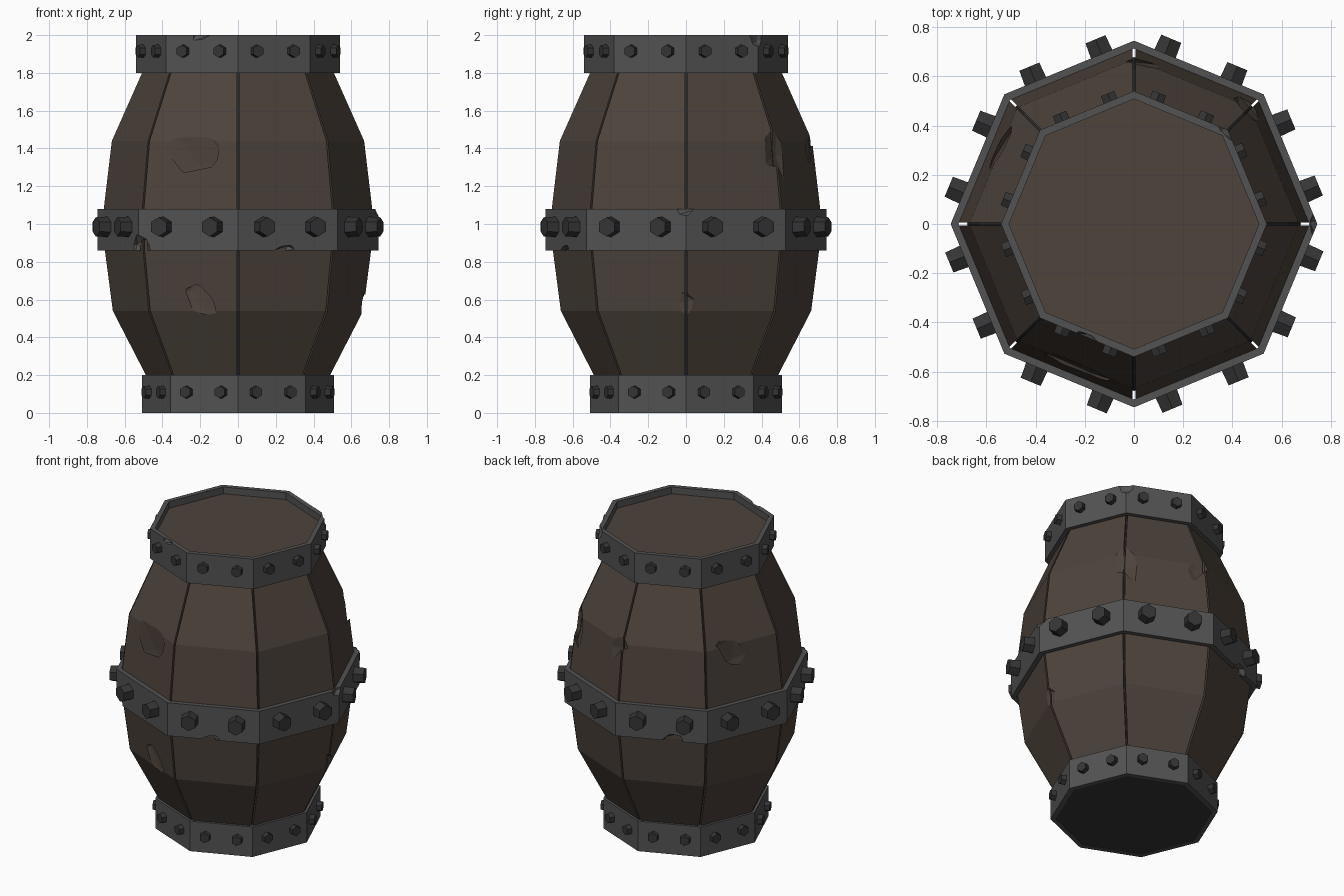
import bpy, bmesh
from math import sin, cos, radians, pi
from mathutils import Vector, Matrix

if "Cube" in bpy.data.objects:
    bpy.data.objects.remove(bpy.data.objects["Cube"])

SIDES = 8


def material(name, rgb):
    m = bpy.data.materials.new(name)
    m.diffuse_color = (*rgb, 1)
    m.use_nodes = True
    m.node_tree.nodes["Principled BSDF"].inputs["Base Color"].default_value = m.diffuse_color
    return m


wood = material("dark_wood", (0.075, 0.056, 0.044))
iron = material("iron", (0.085, 0.085, 0.085))
dark_iron = material("dark_iron", (0.035, 0.035, 0.035))


def finish(bm, name, mat):
    bmesh.ops.recalc_face_normals(bm, faces=bm.faces)
    mesh = bpy.data.meshes.new(name)
    bm.to_mesh(mesh)
    bm.free()
    ob = bpy.data.objects.new(name, mesh)
    bpy.context.collection.objects.link(ob)
    mesh.materials.append(mat)
    return ob


def corner(i, r, z):
    a = 2 * pi * i / SIDES
    return Vector((r * cos(a), r * sin(a), z))


def lathe(name, profile, mat, closed=False):
    """Eight-sided shell from (radius, z) points; closed joins the profile into a ring."""
    bm = bmesh.new()
    rows = [[bm.verts.new(corner(i, r, z)) for i in range(SIDES)] for r, z in profile]
    pairs = list(zip(rows, rows[1:]))
    if closed:
        pairs.append((rows[-1], rows[0]))
    else:
        bm.faces.new(rows[0])
        bm.faces.new(rows[-1])
    for lo, hi in pairs:
        for i in range(SIDES):
            j = (i + 1) % SIDES
            bm.faces.new((lo[i], lo[j], hi[j], hi[i]))
    return finish(bm, name, mat)


def chip(ob, dents):
    """Carve shallow faceted damage: (angle, radius, z, width, depth, height)."""
    bm = bmesh.new()
    for ang, r, z, w, d, h in dents:
        rot = Matrix.Rotation(radians(ang), 4, 'Z')
        mat = rot @ Matrix.Translation((r, 0, z)) @ Matrix.Rotation(0.3, 4, 'X') \
            @ Matrix.Diagonal((d, w, h, 1))
        bmesh.ops.create_icosphere(bm, subdivisions=1, radius=1, matrix=mat)
    cutter = finish(bm, ob.name + "_cutter", ob.data.materials[0])
    cutter.hide_render = True
    mod = ob.modifiers.new("chips", 'BOOLEAN')
    mod.operation = 'DIFFERENCE'
    mod.solver = 'EXACT'
    mod.object = cutter
    bpy.context.view_layer.objects.active = ob
    bpy.ops.object.modifier_apply(modifier=mod.name)
    bpy.data.objects.remove(cutter)


# Staves: eight bowed planks with narrow gaps
PROFILE = [(0.44, 0.10), (0.49, 0.20), (0.665, 0.54), (0.707, 0.86),
           (0.713, 1.08), (0.67, 1.44), (0.51, 1.80), (0.48, 1.90)]
bm = bmesh.new()
for i in range(SIDES):
    rows = []
    for r, z in PROFILE:
        a, b = corner(i, r, z), corner(i + 1, r, z)
        c, d = corner(i, r - 0.06, z), corner(i + 1, r - 0.06, z)
        gap = (b - a).normalized() * 0.006
        rows.append([bm.verts.new(p) for p in (a + gap, b - gap, d - gap, c + gap)])
    bm.faces.new(rows[0])
    bm.faces.new(rows[-1])
    for lo, hi in zip(rows, rows[1:]):
        for k in range(4):
            n = (k + 1) % 4
            bm.faces.new((lo[k], lo[n], hi[n], hi[k]))
staves = finish(bm, "staves", wood)
chip(staves, [(45, 0.67, 1.46, 0.13, 0.035, 0.24), (0, 0.67, 0.54, 0.10, 0.02, 0.11),
              (-108, 0.62, 0.60, 0.09, 0.016, 0.15), (-112, 0.625, 1.40, 0.17, 0.018, 0.22),
              (150, 0.625, 1.40, 0.11, 0.018, 0.15), (82, 0.655, 1.45, 0.14, 0.018, 0.14)])

# Dark core seen through the gaps
lathe("core", [(r - 0.035, z) for r, z in PROFILE], dark_iron)

# Lid recessed in the top hoop, and closed base plate
lathe("lid", [(0.515, 1.92), (0.515, 1.955)], wood)
lathe("base", [(0.49, 0.002), (0.49, 0.06)], dark_iron)


# Iron hoops, each with two hexagonal bolts per side
def hoop(name, r, z0, z1, bolt_z, bolt_r, bolt_out):
    t = 0.032
    ring = lathe(name, [(r, z0), (r, z1), (r - t, z1), (r - t, z0)], iron, closed=True)
    bm = bmesh.new()
    for i in range(SIDES):
        a, b = corner(i, r, bolt_z), corner(i + 1, r, bolt_z)
        out = (a + b) / 2 - Vector((0, 0, bolt_z))
        out.normalize()
        side = (b - a).normalized()
        for f in (0.25, 0.76):
            m = Matrix((side, Vector((0, 0, 1)), out)).transposed().to_4x4()
            m.translation = a.lerp(b, f) + out * (bolt_out / 2 - 0.01)
            bmesh.ops.create_cone(bm, cap_ends=True, segments=6, radius1=bolt_r,
                                  radius2=bolt_r * 0.92, depth=bolt_out + 0.02, matrix=m)
    finish(bm, name + "_bolts", dark_iron)
    return ring


hoop("bottom_hoop", 0.507, 0.0, 0.20, 0.11, 0.035, 0.032)
middle = hoop("middle_hoop", 0.745, 0.86, 1.08, 0.985, 0.055, 0.065)
top = hoop("top_hoop", 0.54, 1.80, 2.0, 1.915, 0.036, 0.032)
chip(middle, [(-135, 0.74, 0.87, 0.08, 0.05, 0.08), (-70, 0.70, 0.86, 0.08, 0.06, 0.025),
              (0, 0.75, 1.08, 0.07, 0.04, 0.04), (118, 0.70, 0.86, 0.08, 0.06, 0.05)])
chip(top, [(45, 0.55, 2.0, 0.09, 0.04, 0.08), (-112.5, 0.51, 2.0, 0.07, 0.03, 0.03)])
